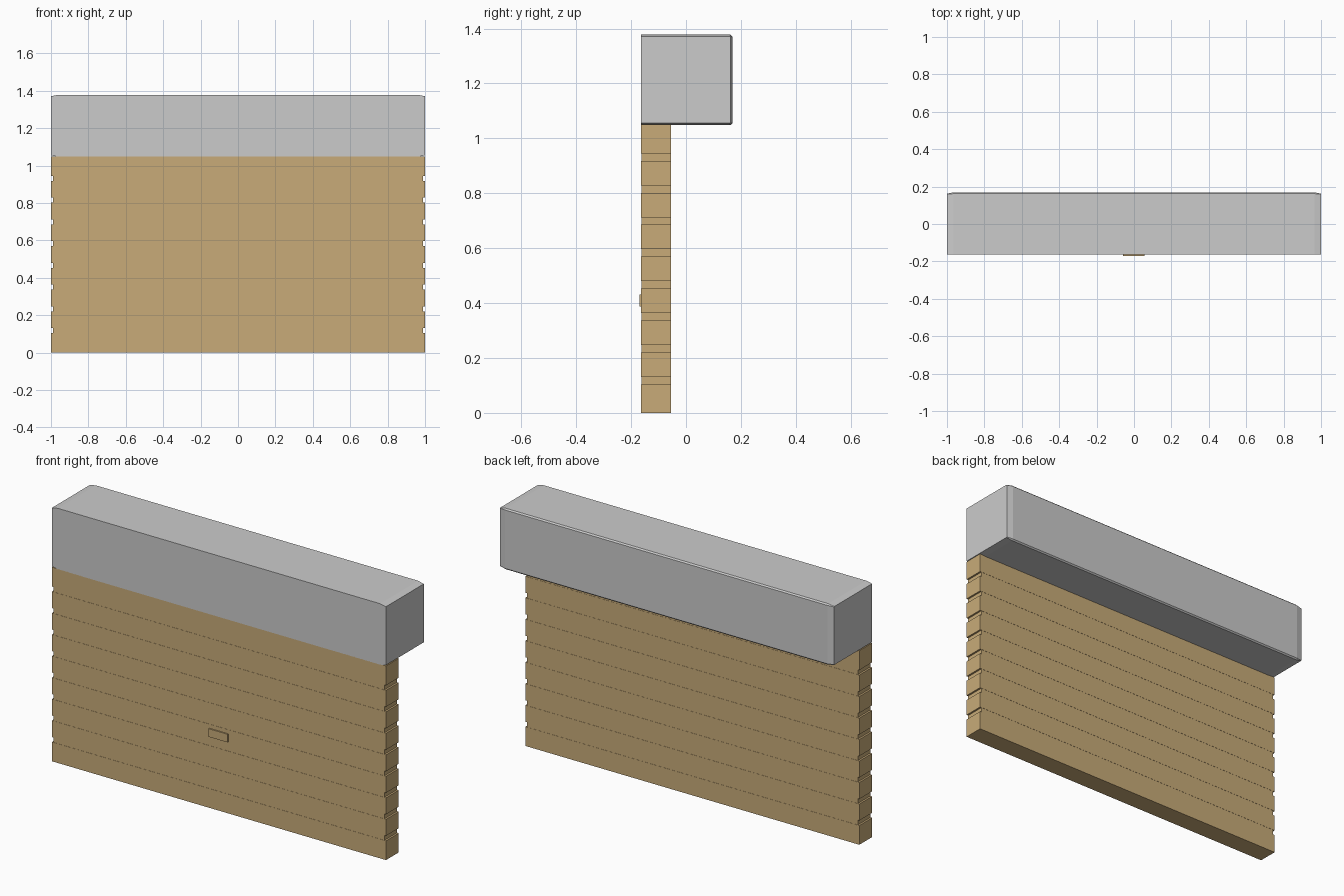
import bpy, bmesh

if "Cube" in bpy.data.objects:
    bpy.data.objects.remove(bpy.data.objects["Cube"])

FRONT, REAR = -0.163, -0.054      # curtain thickness in y
TOP = 1.05                        # top of the curtain
GAP0, PITCH, GAP = 0.104, 0.1163, 0.027

tan = bpy.data.materials.new("tan_panel")
tan.diffuse_color = (0.58, 0.41, 0.19, 1)
tan.use_nodes = True
tan.node_tree.nodes["Principled BSDF"].inputs["Base Color"].default_value = tan.diffuse_color


def box(name, x0, x1, y0, y1, z0, z1, mat=None):
    bm = bmesh.new()
    bmesh.ops.create_cube(bm, size=1)
    for v in bm.verts:
        v.co.x = x1 if v.co.x > 0 else x0
        v.co.y = y1 if v.co.y > 0 else y0
        v.co.z = z1 if v.co.z > 0 else z0
    return finish(name, bm, mat)


def finish(name, bm, mat=None):
    bmesh.ops.recalc_face_normals(bm, faces=bm.faces)
    mesh = bpy.data.meshes.new(name)
    bm.to_mesh(mesh)
    bm.free()
    if mat:
        mesh.materials.append(mat)
    ob = bpy.data.objects.new(name, mesh)
    bpy.context.collection.objects.link(ob)
    return ob


# Shutter slats, with slightly recessed narrower joints between them
bottom = 0.0
for i in range(9):
    gap = GAP0 + PITCH * i
    top = gap if i < 8 else TOP
    box(f"slat_{i + 1}", -1, 1, FRONT, REAR, bottom, top, tan)
    if i < 8:
        box(f"slat_joint_{i + 1}", -0.99, 0.99, FRONT + 0.001, REAR - 0.001,
            gap, gap + GAP, tan)
    bottom = gap + GAP

# Small pull handle on the front
box("handle", -0.058, 0.056, -0.17, FRONT, 0.387, 0.431, tan)


# Roller housing: cross-section swells slightly just inside each end
def section(grow, c):
    y, z0, z1 = 0.162 + grow, 1.055 - grow, 1.371 + grow
    return [(FRONT, z0), (y - c, z0), (y, z0 + c),
            (y, z1 - c), (y - c, z1), (FRONT, z1)]


bm = bmesh.new()
rings = []
for x, grow, c in ((-1, 0, 0.002), (-0.965, 0.007, 0.007),
                   (0.965, 0.007, 0.007), (1, 0, 0.002)):
    rings.append([bm.verts.new((x, y, z)) for y, z in section(grow, c)])
for a, b in zip(rings, rings[1:]):
    for k in range(6):
        n = (k + 1) % 6
        bm.faces.new((a[k], a[n], b[n], b[k]))
bm.faces.new(rings[0])
bm.faces.new(rings[-1])
finish("roller_housing", bm)
